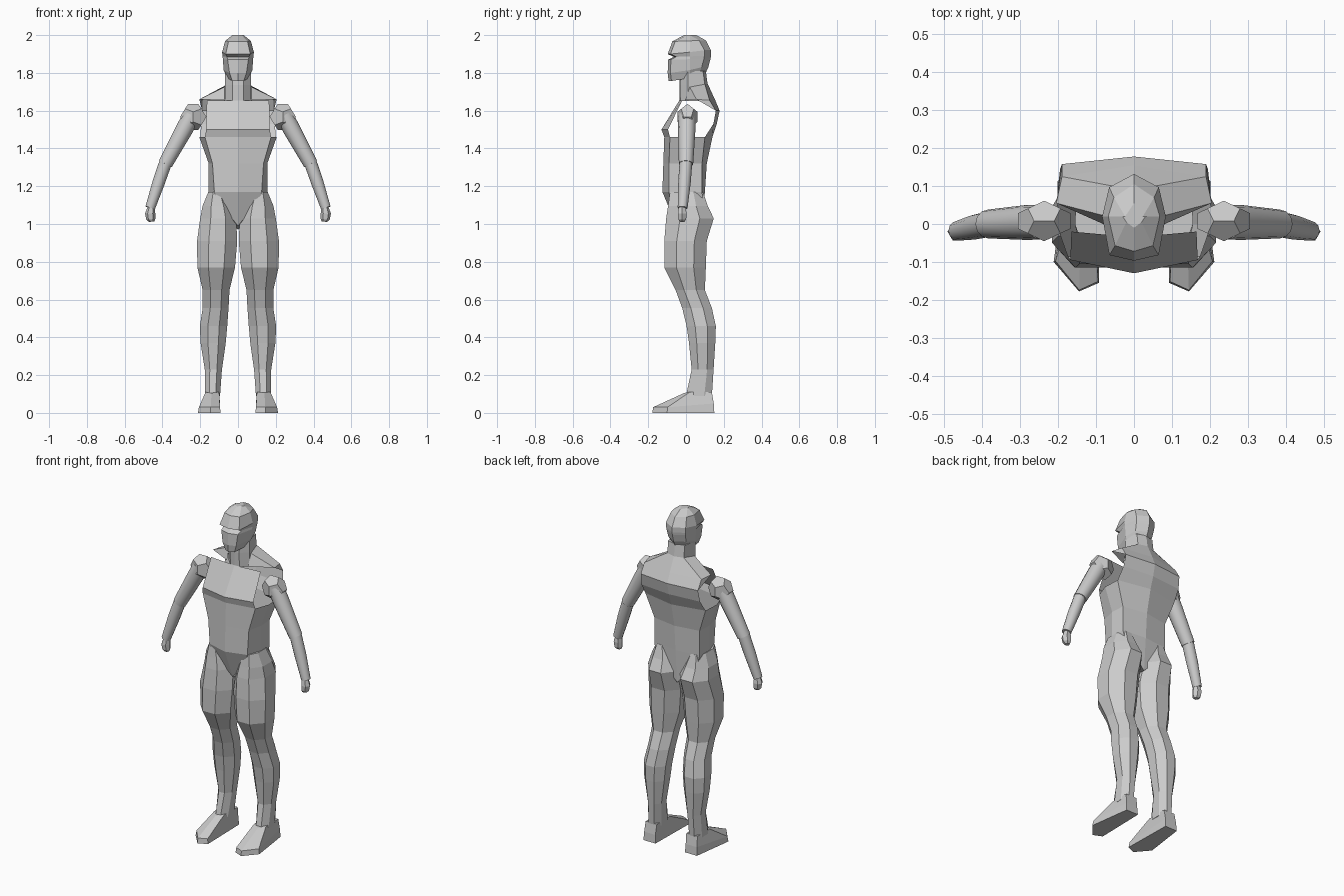
import bpy, bmesh, math
from mathutils import Vector

if "Cube" in bpy.data.objects:
    bpy.data.objects.remove(bpy.data.objects["Cube"])

grey = bpy.data.materials.new("plain grey")
grey.diffuse_color = (0.6, 0.6, 0.6, 1)
grey.use_nodes = True
grey.node_tree.nodes["Principled BSDF"].inputs["Base Color"].default_value = grey.diffuse_color


def finish(name, bm, smooth=False):
    bmesh.ops.remove_doubles(bm, verts=bm.verts, dist=0.0005)
    bmesh.ops.recalc_face_normals(bm, faces=bm.faces)
    me = bpy.data.meshes.new(name)
    bm.to_mesh(me)
    bm.free()
    me.materials.append(grey)
    ob = bpy.data.objects.new(name, me)
    bpy.context.collection.objects.link(ob)
    if smooth:
        bpy.ops.object.select_all(action='DESELECT')
        ob.select_set(True)
        bpy.context.view_layer.objects.active = ob
        bpy.ops.object.shade_smooth_by_angle(angle=math.radians(35))
    return ob


def loft(bm, rings, closed=True, caps=(True, True)):
    """Skin a list of equal-length point rows."""
    vs = [[bm.verts.new(p) for p in r] for r in rings]
    n = len(vs[0])
    for a, b in zip(vs, vs[1:]):
        for i in range(n if closed else n - 1):
            j = (i + 1) % n
            bm.faces.new((a[i], a[j], b[j], b[i]))
    if caps[0]:
        bm.faces.new(vs[0])
    if caps[1]:
        bm.faces.new(vs[-1])


def full(half):
    """Mirror a half row (front centre to back centre) into a closed ring."""
    return half + [(-x, y, z) for x, y, z in reversed(half) if x > 0]


def row(half):
    """Mirror an open half row that starts on the centre line."""
    return [(-x, y, z) for x, y, z in reversed(half) if x > 0] + half


# belly and pelvis: z, front y, corner x, corner y, side x, back corner x, back corner y, back y
bm = bmesh.new()
rings = []
for z, f, cx, cy, sx, bx, by, b in (
        (1.46, -.115, .175, -.085, .205, .2, .10, .14),
        (1.32, -.12, .135, -.09, .155, .15, .085, .11),
        (1.17, -.125, .125, -.09, .155, .15, .085, .10)):
    rings.append(full([(0, f, z), (cx, cy, z), (sx, 0, z), (bx, by, z), (0, b, z)]))
rings.append(full([(0, -.05, .99), (.115, -.085, 1.13), (.15, 0, 1.15),
                   (.14, .09, 1.12), (0, .085, .97)]))
loft(bm, rings, caps=(False, True))
finish("belly", bm)

# chest plate, open at the armpits
bm = bmesh.new()
loft(bm, [row([(0, f, z), (x, s, z)]) for z, f, x, s in (
    (1.46, -.115, .175, -.085), (1.5, -.13, .168, -.095), (1.655, -.035, .165, -.02))],
    closed=False, caps=(False, False))
finish("chest", bm)

# back plate rising to the neck
bm = bmesh.new()
loft(bm, [row([(0, c, z), (x, s, z)]) for z, c, x, s in (
    (1.46, .14, .2, .10), (1.53, .163, .195, .145), (1.6, .178, .19, .158),
    (1.655, .155, .19, .125), (1.74, .116, .055, .10))],
    closed=False, caps=(False, False))
finish("back", bm)

# shoulder yokes between neck and back
bm = bmesh.new()
for s in (1, -1):
    tip, rear, side, nape, base, low = [bm.verts.new((s * x, y, z)) for x, y, z in (
        (.205, .055, 1.66), (.19, .125, 1.655), (.072, .02, 1.725),
        (.055, .10, 1.74), (.07, -.005, 1.655), (.19, .158, 1.6))]
    for f in ((tip, rear, nape, side), (tip, side, base), (tip, rear, low)):
        bm.faces.new(f)
finish("shoulder_yoke", bm)

# neck
bm = bmesh.new()
loft(bm, [full([(0, f, z), (.03, f + .003, z), (x, .01, z), (.055, b - .015, z), (0, b, z)])
          for z, f, x, b in ((1.65, -.033, .07, .11), (1.735, -.035, .07, .115),
                             (1.81, -.03, .07, .105))])
finish("neck", bm)

# head: front z, back z, front y, front corner x, side x, back y
bm = bmesh.new()
rings = []
for zf, zb, f, fx, sx, b in (
        (1.757, 1.79, -.092, .03, .058, .10), (1.80, 1.83, -.097, .045, .076, .118),
        (1.87, 1.875, -.095, .055, .08, .13), (1.885, 1.89, -.066, .058, .082, .132),
        (1.90, 1.92, -.097, .065, .084, .132), (1.967, 1.972, -.072, .05, .068, .105),
        (2.0, 2.0, -.01, .02, .03, .055)):
    zm = (zf + zb) / 2
    rings.append(full([(0, f, zf), (fx, f + .015, zf), (sx, .02, zm),
                       (sx * .78, b - .035, zb), (0, b, zb)]))
loft(bm, rings)
finish("head", bm)


def tube(bm, stations, n=12):
    """Round tapered limb through (centre, radius) stations."""
    axis = (Vector(stations[-1][0]) - Vector(stations[0][0])).normalized()
    u = axis.cross(Vector((0, 1, 0))).normalized()
    v = axis.cross(u)
    loft(bm, [[Vector(c) + r * (math.cos(2 * math.pi * i / n) * u + math.sin(2 * math.pi * i / n) * v)
               for i in range(n)] for c, r in stations])


G = (1 + 5 ** .5) / 2
for s, label in ((1, "left"), (-1, "right")):
    # leg: z, inner x, outer x, front y, back y
    bm = bmesh.new()
    rings = []
    k = math.cos(math.pi / 8)
    for z, xi, xo, yf, yb in (
            (1.17, .07, .157, -.085, .09), (1.095, .03, .188, -.095, .115),
            (1.03, .01, .2, -.105, .147), (.91, .004, .217, -.115, .11),
            (.77, .016, .215, -.115, .105), (.65, .045, .187, -.055, .10),
            (.555, .05, .187, -.02, .137), (.46, .057, .202, .003, .158),
            (.37, .065, .198, .016, .155), (.23, .085, .176, .03, .146),
            (.09, .095, .175, 0, .137)):
        ring = []
        for i in range(8):
            a = (i + .5) * math.pi / 4
            ring.append((s * ((xi + xo) / 2 + (xo - xi) / 2 * math.cos(a) / k),
                         (yf + yb) / 2 + (yb - yf) / 2 * math.sin(a) / k, z))
        rings.append(ring)
    loft(bm, rings)
    finish(label + "_leg", bm)

    # foot: sole, upper edge, ankle
    bm = bmesh.new()
    outline = ((.098, .15), (.178, .15), (.212, -.10), (.145, -.178), (.092, -.155))
    loft(bm, [[(s * x, y, 0) for x, y in outline],
              [(s * (.14 + (x - .14) * .93), y * .98, .05 if y > 0 else .03) for x, y in outline],
              [(s * x, y, z) for x, y, z in ((.098, .137, .11), (.172, .137, .11),
                                             (.172, .02, .11), (.14, -.01, .105), (.1, .01, .11))]])
    finish(label + "_foot", bm)

    # shoulder joint: twelve five-sided faces
    bm = bmesh.new()
    pts = [(a, b, c) for a in (-1, 1) for b in (-1, 1) for c in (-1, 1)]
    for a in (-1, 1):
        for b in (-1, 1):
            pts += [(a / G, 0, b * G), (0, a * G, b / G), (a * G, b / G, 0)]
    for x, y, z in pts:
        bm.verts.new((s * (.237 + .043 * x), .008 + .033 * y, 1.567 + .043 * z))
    bmesh.ops.convex_hull(bm, input=bm.verts)
    bmesh.ops.dissolve_limit(bm, angle_limit=.02, verts=bm.verts, edges=bm.edges)
    finish(label + "_shoulder", bm)

    # arm
    bm = bmesh.new()
    tube(bm, [((s * .245, .005, 1.575), .046), ((s * .285, .004, 1.5), .046),
              ((s * .385, 0, 1.318), .038)])
    finish(label + "_upper_arm", bm, True)
    bm = bmesh.new()
    tube(bm, [((s * .38, 0, 1.335), .034), ((s * .42, -.008, 1.22), .033),
              ((s * .465, -.018, 1.085), .026)])
    finish(label + "_forearm", bm, True)
    bm = bmesh.new()
    tube(bm, [((s * .46, -.02, 1.09), .02), ((s * .465, -.02, 1.055), .027),
              ((s * .462, -.02, 1.025), .024), ((s * .458, -.02, 1.012), .014)], 6)
    finish(label + "_hand", bm)
